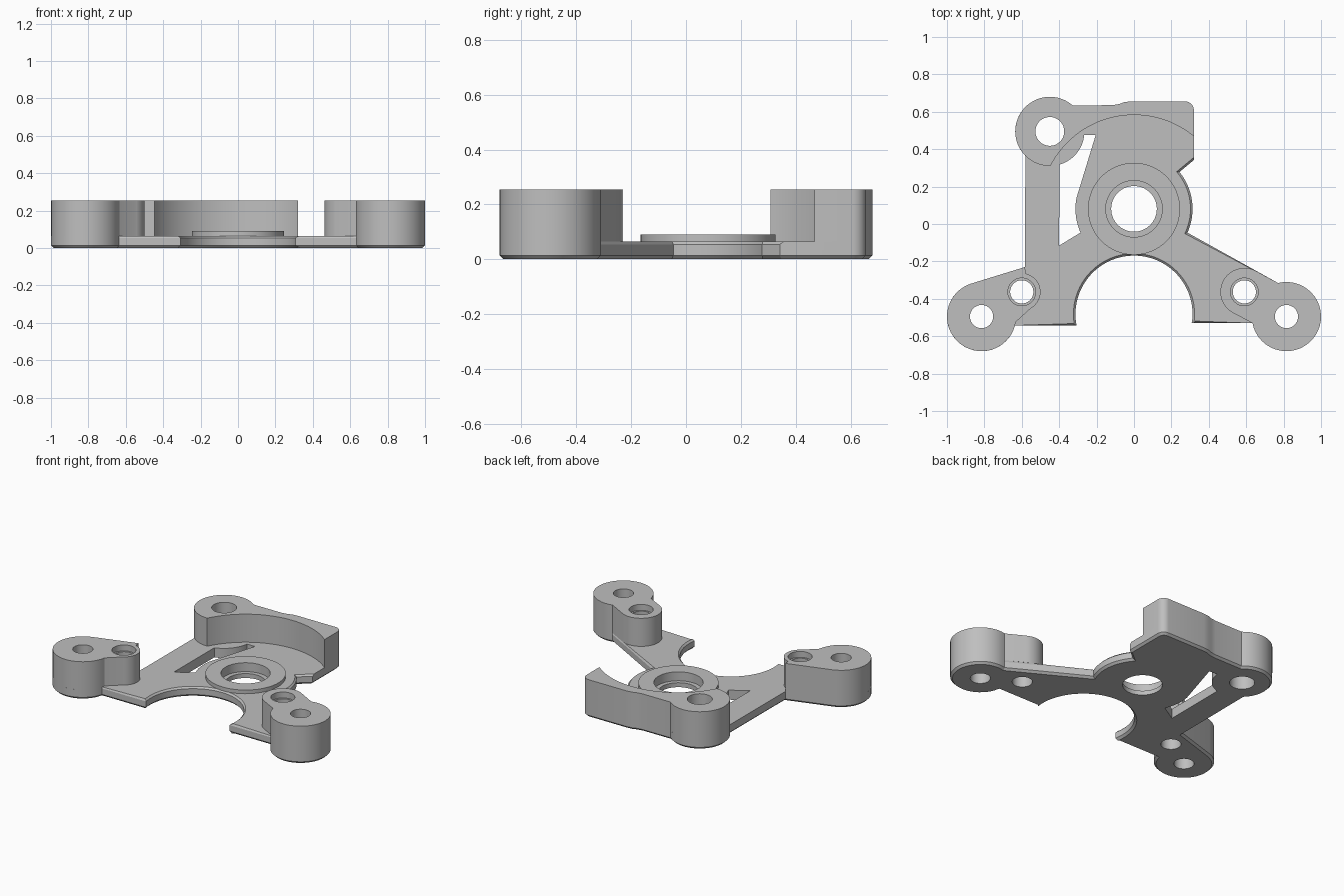
import bpy
import bmesh
from math import cos, sin, radians

if "Cube" in bpy.data.objects:
    bpy.data.objects.remove(bpy.data.objects["Cube"], do_unlink=True)

TOP, FLOOR = 0.255, 0.065          # tall parts and base plate heights
BORE = (0, 0.081)                  # centre of the main bore
LEFT, RIGHT, BACK = (-0.815, -0.495), (0.815, -0.495), (-0.45, 0.495)
LEFT_BOSS, RIGHT_BOSS = (-0.6, -0.363), (0.59, -0.363)
POST_R, BOSS_HOLE = 0.185, 0.062

grey = bpy.data.materials.new("grey_metal")
grey.use_nodes = True
color = (0.52, 0.52, 0.52, 1)
grey.diffuse_color = color
grey.node_tree.nodes["Principled BSDF"].inputs["Base Color"].default_value = color


def arc(c, r, a0, a1, n=32):
    angles = [radians(a0 + (a1 - a0) * i / n) for i in range(n + 1)]
    return [(c[0] + r * cos(a), c[1] + r * sin(a)) for a in angles]


def bevel_rim(bm, z, size, test):
    rim = [e for e in bm.edges if all(abs(v.co.z - z) < 1e-5 for v in e.verts)
           and test((e.verts[0].co + e.verts[1].co) / 2)]
    bmesh.ops.bevel(bm, geom=rim, offset=size, segments=1, affect="EDGES")


def exposed(p):
    """Top edges of the plate that no tall part covers."""
    return -0.585 < p.x < 0.6 and p.y < 0.44


def prism(name, pts, z0, z1, chamfer=False):
    """Extrude an outline upward, with optional chamfered rims."""
    bm = bmesh.new()
    base = bm.faces.new([bm.verts.new((x, y, z0)) for x, y in pts])
    ext = bmesh.ops.extrude_face_region(bm, geom=[base], use_keep_orig=True)
    for v in ext["geom"]:
        if isinstance(v, bmesh.types.BMVert):
            v.co.z = z1
    bmesh.ops.recalc_face_normals(bm, faces=bm.faces)
    if chamfer:
        bevel_rim(bm, z1, 0.011, exposed)
        bevel_rim(bm, z0, 0.014, lambda p: True)
    bmesh.ops.recalc_face_normals(bm, faces=bm.faces)
    mesh = bpy.data.meshes.new(name)
    bm.to_mesh(mesh)
    bm.free()
    mesh.materials.append(grey)
    ob = bpy.data.objects.new(name, mesh)
    bpy.context.collection.objects.link(ob)
    return ob


def cylinder(name, c, r, z0, z1):
    return prism(name, arc(c, r, 0, 360, 64)[:-1], z0, z1)


def cut(part, cutter):
    mod = part.modifiers.new("cut", "BOOLEAN")
    mod.object, mod.operation, mod.solver = cutter, "DIFFERENCE", "EXACT"
    bpy.context.view_layer.objects.active = part
    bpy.ops.object.modifier_apply(modifier=mod.name)
    bpy.data.objects.remove(cutter, do_unlink=True)


def drill(part, c, r, z0=-0.1):
    cut(part, cylinder("drill", c, r, z0, 0.5))


# Back edge shared by the plate and the wall, right to left, around the back post
back_edge = arc((0.272, 0.608), 0.048, 0, 90, 8)
back_edge += [(-0.01, 0.656), (-0.05, 0.652), (-0.08, 0.641), (-0.12, 0.635)]

# Base plate: full silhouette with the large front cutout
outline = arc(LEFT, POST_R, 108, 345)
outline += [(-0.307, -0.543)] + arc((0, -0.482), 0.313, 190, -8, 48) + [(0.307, -0.53)]
outline += arc(RIGHT, POST_R, 191, 464)
outline += arc(BORE, 0.313, -24, 39, 20) + [(0.32, 0.342)]
outline += back_edge + arc(BACK, POST_R, 49, 225) + [(-0.583, -0.23)]
plate = prism("base_plate", outline, 0, FLOOR, True)

# Slot beside the side strut
slot = [(-0.4, -0.115)] + arc(BORE, 0.313, 204, 169, 12) + [(-0.205, 0.475)]
slot += arc(BACK, POST_R, -6, -74, 16)
cut(plate, prism("slot", slot, -0.1, 0.2))

# Tall parts standing on the plate
left_arm = prism("left_arm", arc(LEFT, POST_R, 108, 351)
                 + arc(LEFT_BOSS, 0.1, -60, 78) + [(-0.583, -0.23)], FLOOR, TOP)
right_arm = prism("right_arm", arc(RIGHT, POST_R, 191, 464)
                  + arc(RIGHT_BOSS, 0.128, 63, 237), FLOOR, TOP)
wall = prism("curved_wall", back_edge + arc(BACK, POST_R, 49, 269)
             + arc(BORE, 0.502, 153, 50.4, 48), FLOOR, TOP)

# Post holes and screw holes, through the plate as well
for part, c, r in ((left_arm, LEFT, 0.062), (right_arm, RIGHT, 0.062), (wall, BACK, 0.077),
                   (left_arm, LEFT_BOSS, BOSS_HOLE), (right_arm, RIGHT_BOSS, BOSS_HOLE)):
    drill(part, c, r)
    drill(plate, c, r)
for part, c in ((left_arm, LEFT_BOSS), (right_arm, RIGHT_BOSS)):
    drill(part, c, 0.074, TOP - 0.04)

# Raised bearing ring, main bore and its seat
ring = cylinder("bearing_ring", BORE, 0.246, FLOOR, 0.09)
drill(ring, BORE, 0.151)
drill(plate, BORE, 0.122)
drill(plate, BORE, 0.151, 0.03)

bpy.ops.object.select_all(action="DESELECT")
for ob in (plate, left_arm, right_arm, wall, ring):
    ob.select_set(True)
bpy.ops.object.shade_smooth_by_angle(angle=radians(25))
